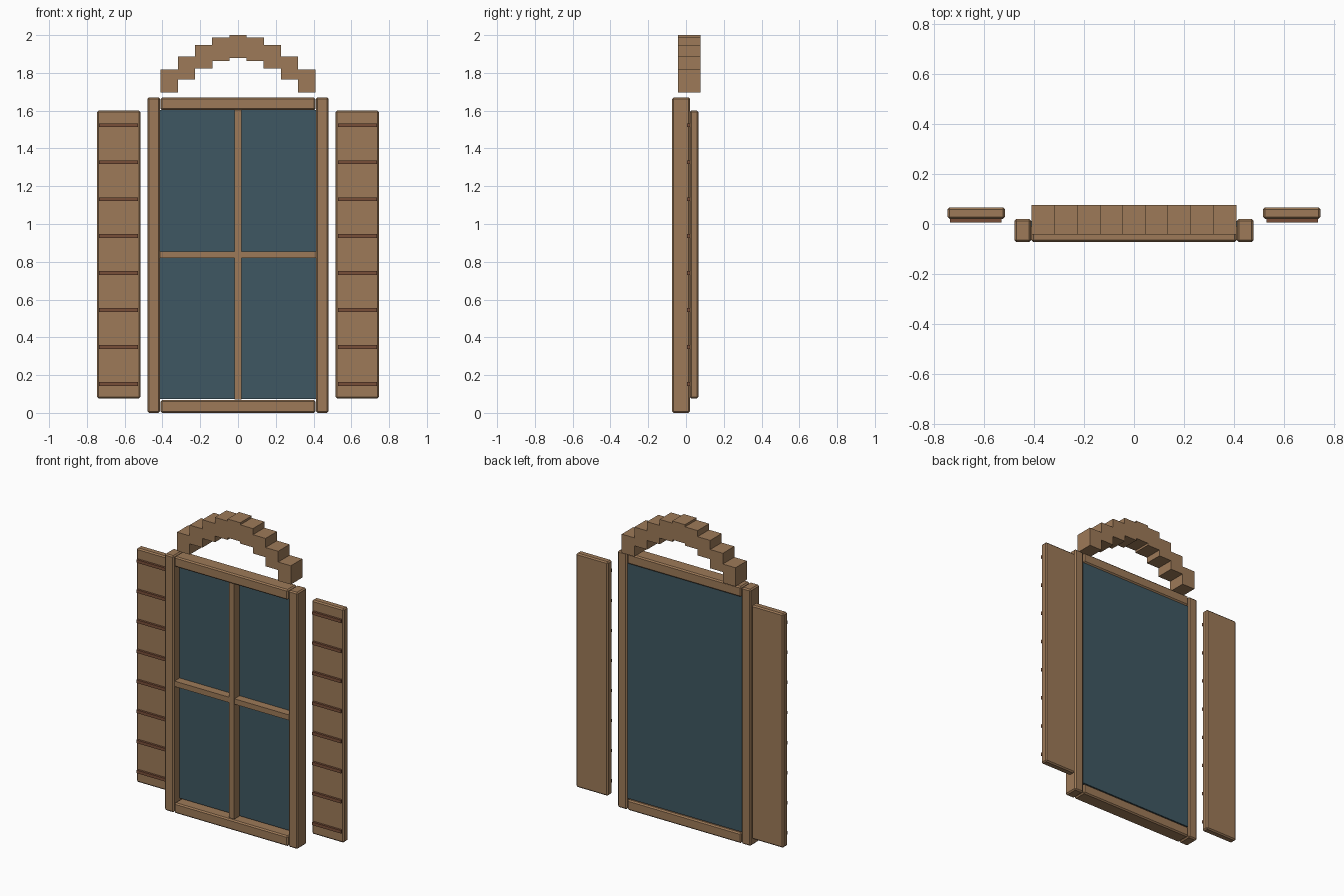
import bpy
import math

cube = bpy.data.objects.get("Cube")
if cube:
    bpy.data.objects.remove(cube, do_unlink=True)


def make_material(name, colour):
    mat = bpy.data.materials.new(name)
    mat.use_nodes = True
    rgba = (*colour, 1.0)
    mat.diffuse_color = rgba
    mat.node_tree.nodes["Principled BSDF"].inputs["Base Color"].default_value = rgba
    return mat


WOOD = make_material("light_wood", (0.34, 0.195, 0.098))
SLAT = make_material("dark_slat_wood", (0.19, 0.078, 0.04))
GLASS = make_material("blue_grey_glass", (0.049, 0.097, 0.122))


def box(name, xs, ys, zs, mat, chamfer=0.0):
    """Box from its x, y and z ranges, with an optional chamfer."""
    bpy.ops.mesh.primitive_cube_add(
        size=1, location=[(a + b) / 2 for a, b in (xs, ys, zs)])
    obj = bpy.context.object
    obj.name = name
    obj.scale = [abs(b - a) for a, b in (xs, ys, zs)]
    bpy.ops.object.transform_apply(location=False, rotation=False, scale=True)
    obj.data.materials.append(mat)
    if chamfer:
        bevel = obj.modifiers.new("chamfer", 'BEVEL')
        bevel.width = chamfer
        bevel.segments = 1
    return obj


# Frame: two jambs with rails between them
FRAME_Y = (-0.073, 0.021)
TOP = 1.67
for side, s in (("left", 1), ("right", -1)):
    box(side + "_jamb", (s * 0.413, s * 0.479), FRAME_Y, (0, TOP), WOOD, 0.008)
box("bottom_rail", (-0.41, 0.41), FRAME_Y, (0, 0.067), WOOD, 0.008)
box("top_rail", (-0.41, 0.41), FRAME_Y, (TOP - 0.067, TOP), WOOD, 0.008)

# Glass pane and crossing glazing bars
box("glass_pane", (-0.414, 0.414), (-0.011, 0.013), (0.073, 1.604), GLASS)
box("upright_bar", (-0.019, 0.019), (-0.066, -0.009), (0.072, 1.606), WOOD)
box("cross_bar", (-0.414, 0.414), (-0.064, -0.009), (0.82, 0.855), WOOD)

# Shutters with raised slats
for side, s in (("left", 1), ("right", -1)):
    box(side + "_shutter", (s * 0.517, s * 0.746), (0.02, 0.067),
        (0.077, 1.6), WOOD, 0.008)
    for i in range(8):
        z = 0.153 + i * 0.1957
        box(f"{side}_shutter_slat_{i + 1}", (s * 0.53, s * 0.736),
            (0.006, 0.026), (z - 0.01, z + 0.01), SLAT)

# Stepped arch of nine blocks
for i in range(9):
    x = (i - 4) * 0.091
    z = 1.695 + 0.183 * math.sin(i * math.pi / 8)
    box(f"arch_block_{i + 1}", (x - 0.0458, x + 0.0458), (-0.042, 0.076),
        (z, z + 0.122), WOOD)
